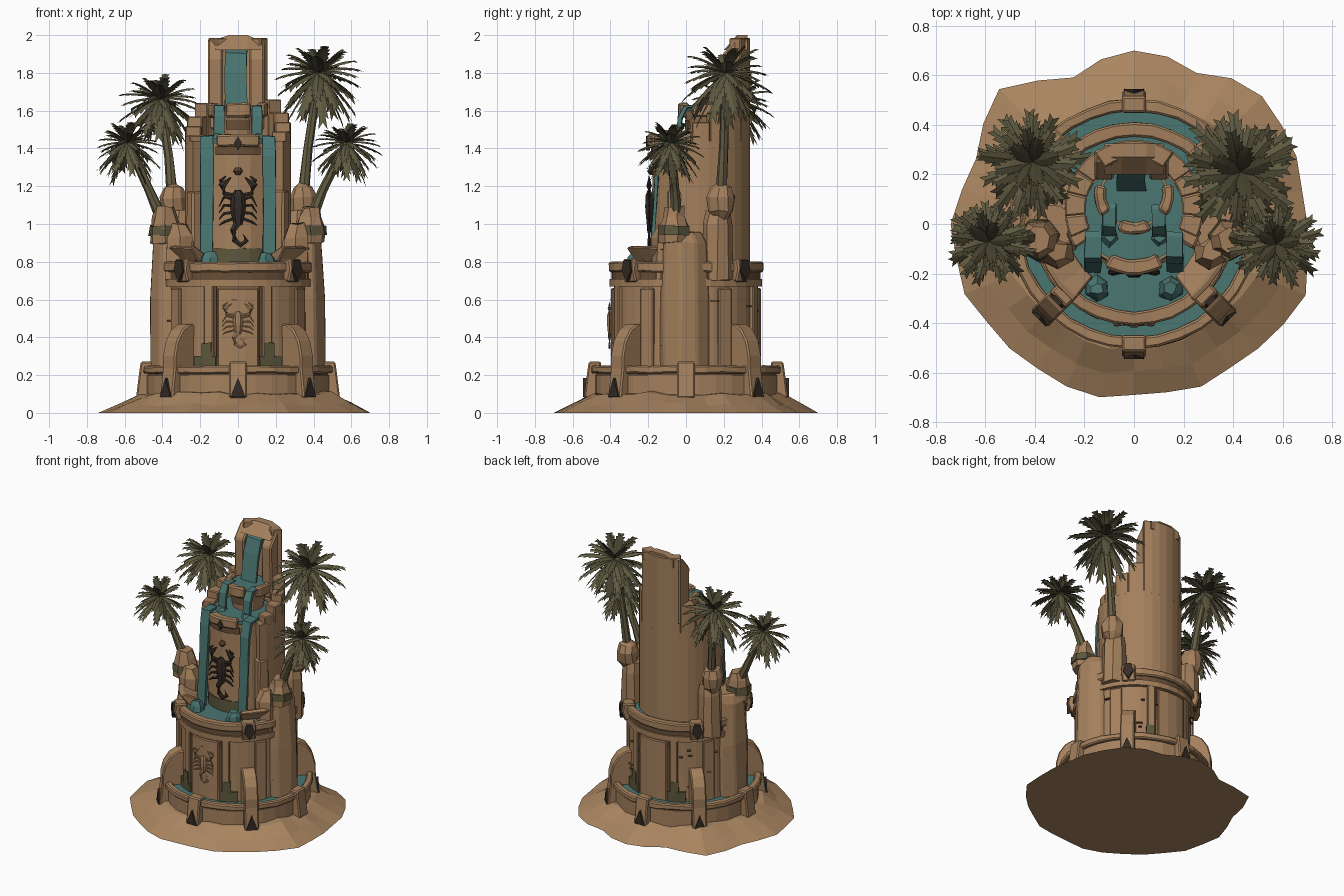
import bpy, bmesh, math, random
from mathutils import Vector

random.seed(4)
cube = bpy.data.objects.get("Cube")
if cube:
    bpy.data.objects.remove(cube, do_unlink=True)


def material(name, *rgb):
    m = bpy.data.materials.new(name)
    m.use_nodes = True
    m.diffuse_color = (*rgb, 1)
    m.node_tree.nodes["Principled BSDF"].inputs["Base Color"].default_value = (*rgb, 1)
    return m


STONE = material("sandstone", 0.37, 0.215, 0.108)
SAND = material("sand", 0.40, 0.235, 0.118)
SHADE = material("dark_stone", 0.14, 0.078, 0.038)
WATER = material("water", 0.068, 0.18, 0.165)
LEAF = material("palm_leaf", 0.112, 0.102, 0.052)
DARK_LEAF = material("dark_palm_leaf", 0.06, 0.054, 0.028)
TRUNK = material("palm_trunk", 0.13, 0.11, 0.055)
IRON = material("dark_iron", 0.035, 0.025, 0.018)
MOSS = material("moss", 0.11, 0.095, 0.045)


def finish(name, bm, *mats, bevel=0):
    me = bpy.data.meshes.new(name)
    bm.to_mesh(me)
    bm.free()
    for m in mats:
        me.materials.append(m)
    ob = bpy.data.objects.new(name, me)
    bpy.context.collection.objects.link(ob)
    if bevel:
        mod = ob.modifiers.new("chipped_edges", "BEVEL")
        mod.width, mod.segments = bevel, 1
    return ob


def loft(name, mat, rings, closed=False, bevel=0, jit=0):
    """Skin a row of cross-sections, capping the ends unless closed."""
    bm = bmesh.new()
    shake = lambda: Vector([random.uniform(-jit, jit) for _ in range(3)])
    vs = [[bm.verts.new(Vector(p) + shake()) for p in ring] for ring in rings]
    k = len(vs[0])
    for j in range(len(vs) if closed else len(vs) - 1):
        a, b = vs[j], vs[(j + 1) % len(vs)]
        for i in range(k):
            bm.faces.new((a[i], a[(i + 1) % k], b[(i + 1) % k], b[i]))
    if not closed:
        bm.faces.new(vs[0])
        bm.faces.new(vs[-1])
    bmesh.ops.recalc_face_normals(bm, faces=bm.faces)
    return finish(name, bm, mat, bevel=bevel)


def polar(deg, r, z, c=(0, 0)):
    """Angle 0 is the front, growing toward +x."""
    a = math.radians(deg)
    return Vector((c[0] + r * math.sin(a), c[1] - r * math.cos(a), z))


def arc(name, mat, a0, a1, r0, r1, z0, z1, c=(0, 0), bevel=0, jit=0):
    full = a1 - a0 >= 360
    n = max(1, round((a1 - a0) / 11))
    rings = []
    for i in range(n if full else n + 1):
        a = a0 + (a1 - a0) * i / n
        rings.append([polar(a, r, z, c) for r, z in ((r0, z0), (r1, z0), (r1, z1), (r0, z1))])
    return loft(name, mat, rings, full, bevel, jit)


def lathe(name, mat, x, y, profile, n=24, jit=0, bevel=0):
    return loft(name, mat, [[polar(360 * i / n, r, z, (x, y)) for i in range(n)]
                            for z, r in profile], bevel=bevel, jit=jit)


def slab(name, mat, deg, profile, w, bevel=0.008):
    """Radial slab: an (r, z) outline thickened sideways."""
    side = polar(deg + 90, w, 0)
    return loft(name, mat, [[polar(deg, r, z) + s * side for r, z in profile]
                            for s in (-1, 1)], bevel=bevel)


def plate(name, mat, deg, r0, r1, outline):
    """Plate facing outward: a (sideways, z) outline spanning two radii."""
    return loft(name, mat, [[polar(deg, r, z) + polar(deg + 90, u, 0) for u, z in outline]
                            for r in (r0, r1)])


def tube(name, mat, pts, radii, n=6, flat=1):
    pts = [Vector(p) for p in pts]
    rings = []
    for i, p in enumerate(pts):
        d = pts[min(i + 1, len(pts) - 1)] - pts[max(i - 1, 0)]
        q = d.to_track_quat("Z", "Y")
        ring = []
        for k in range(n):
            t = math.tau * k / n
            o = q @ Vector((math.cos(t), math.sin(t), 0)) * radii[i]
            ring.append(p + Vector((o.x, o.y * flat, o.z)))
        rings.append(ring)
    return loft(name, mat, rings)


def stream(name, x, path, w, th=0.02):
    return loft(name, WATER, [[(x - w, y, z), (x + w, y, z), (x + w, y + th, z - th / 2),
                               (x - w, y + th, z - th / 2)] for y, z in path], jit=0.004)


# Sand mound with an irregular outline
outline = [69, 71, 71, 75, 70, 71, 73, 66, 70, 64, 77, 69, 74, 74, 71, 71]
radii = []
for i, r in enumerate(outline):
    radii += [r / 100, (r + outline[(i + 1) % 16]) / 200 + random.uniform(-0.015, 0.015)]
loft("sand_mound", SAND, [[polar(i * 11.25, r * k, z + (random.uniform(-0.012, 0.012) if z else 0))
                           for i, r in enumerate(radii)]
                          for k, z in ((1, 0), (0.86, 0.045), (0.72, 0.1), (0.3, 0.13))])

# Lower basin
arc("lower_basin_wall", STONE, 0, 360, 0.44, 0.485, 0.05, 0.2)
arc("lower_basin_seam", SHADE, 0, 360, 0.455, 0.478, 0.19, 0.215)
lathe("lower_water", WATER, 0, 0, [(0.15, 0.46), (0.228, 0.46)], 32)
for i in range(8):
    arc("lower_rim", STONE, i * 45 + 1, i * 45 + 44, 0.457, 0.505, 0.208, 0.25, bevel=0.008, jit=0.004)
    slab("lower_post", STONE, i * 45,
         [(0.44, 0.08), (0.54, 0.08), (0.525, 0.2), (0.515, 0.272), (0.45, 0.272)], 0.048)
    if i not in (2, 6):
        plate("lower_spike", IRON, i * 45, 0.51, 0.545, [(-0.04, 0.085), (0.04, 0.085), (0, 0.185)])

# Drum with raised panels, cornice and upper basin
lathe("drum", STONE, 0, 0, [(0.15, 0.39), (0.45, 0.383), (0.74, 0.38)], 32)
for a in (0, 180):
    arc("raised_panel", STONE, a - 16, a + 16, 0.37, 0.4, 0.22, 0.66, bevel=0.006)
    for s in (-1, 1):
        arc("panel_groove", SHADE, a + s * 18 - 1, a + s * 18 + 1, 0.37, 0.388, 0.25, 0.67)
        arc("pilaster", STONE, a + s * 23 - 4, a + s * 23 + 4, 0.37, 0.402, 0.22, 0.68, bevel=0.006)
        b = a + s * 58
        arc("side_panel", STONE, b - 6, b + 6, 0.37, 0.397, 0.22, 0.66, bevel=0.006)
        arc("moss_patch", MOSS, a + s * 26 - 9, a + s * 26 + 9, 0.38, 0.405, 0.22, 0.3, jit=0.003)
        arc("moss_streak", MOSS, a + s * 24 - 4, a + s * 24 + 4, 0.38, 0.407, 0.28, 0.37, jit=0.004)
arc("cornice", STONE, 0, 360, 0.36, 0.405, 0.67, 0.71)
arc("cornice_seam", SHADE, 0, 360, 0.36, 0.395, 0.71, 0.745)
lathe("upper_water", WATER, 0, 0, [(0.72, 0.37), (0.785, 0.37)], 32)
for i in range(4):
    a = 45 + i * 90
    arc("upper_rim", STONE, a - 89, a - 1, 0.355, 0.41, 0.745, 0.8, bevel=0.008, jit=0.003)
    slab("buttress", STONE, a, [(0.37, 0.1), (0.52, 0.1), (0.52, 0.3), (0.5, 0.38),
                                (0.46, 0.44), (0.41, 0.47), (0.37, 0.47)], 0.048)
    slab("upper_post", STONE, a, [(0.35, 0.72), (0.42, 0.69), (0.44, 0.76), (0.43, 0.815), (0.35, 0.815)], 0.045)
    plate("upper_spike", IRON, a, 0.42, 0.448, [(0, 0.7), (0.036, 0.755), (0.02, 0.81), (-0.02, 0.81), (-0.036, 0.755)])

# Upper tower: core, ring wall with stepped top, tall back slab
C = (0, 0.06)
lathe("tower_core", STONE, 0, 0.04, [(0.74, 0.225), (1.1, 0.22), (1.43, 0.215)], 20)
lathe("tower_pool", WATER, 0, 0.04, [(1.42, 0.205), (1.452, 0.205)], 20)
arc("tower_lip", STONE, -29, 29, 0.185, 0.245, 1.41, 1.475, (0, 0.04), 0.01, 0.003)
arc("lip_shadow", SHADE, -32, 32, 0.2, 0.224, 1.365, 1.41, (0, 0.04))
arc("core_moss", MOSS, -38, 38, 0.2, 0.23, 0.78, 0.87, (0, 0.04), jit=0.004)
plate("lip_spike", IRON, 0, 0.19, 0.212, [(0, 1.39), (0.022, 1.43), (0, 1.465), (-0.022, 1.43)])
arc("tower_wall", STONE, 58, 302, 0.195, 0.28, 0.74, 1.44, C)
steps = [(66, 84, 1.48), (84, 104, 1.53), (104, 124, 1.58), (124, 146, 1.65)]
for s in (-1, 1):
    for a0, a1, z in steps:
        lo, hi = sorted((s * a0, s * a1))
        arc("wall_step", STONE, lo, hi, 0.195, 0.28, 1.42, z + s * 0.01, C, 0.006)
    lo, hi = sorted((s * 56, s * 72))
    arc("tower_block", STONE, lo, hi, 0.2, 0.292, 0.78, 1.18, C, 0.012, 0.006)
    slope = [(0.19, 1.5), (0.18, 1.88), (0.25, 1.965), (0.3, 1.985), (0.3, 1.5)]
    loft("niche_cheek", STONE, [[(s * x - 0.01, y, z) for y, z in slope] for x in (0.07, 0.15)], bevel=0.01)
arc("back_slab", STONE, 145, 215, 0.205, 0.28, 1.42, 1.985, C, 0.006)
loft("niche_cap", STONE, [[(x, 0.2, 1.92), (x, 0.325, 1.92), (x, 0.325, h), (x, 0.27, h)]
                          for x, h in ((-0.12, 1.975), (-0.05, 2), (0.05, 2), (0.12, 1.97))])

# High bowl under the niche
B = (0, 0.12)
lathe("high_bowl", STONE, *B, [(1.42, 0.1), (1.53, 0.115), (1.6, 0.14)], 14)
arc("bowl_shadow", SHADE, -30, 30, 0.09, 0.125, 1.5, 1.55, B)
lathe("high_water", WATER, *B, [(1.59, 0.13), (1.615, 0.13)], 14)
for a0, a1 in ((-26, 26), (56, 105), (-105, -56)):
    arc("bowl_rim", STONE, a0, a1, 0.115, 0.16, 1.565, 1.64, B, 0.01, 0.004)

# Falling water
stream("niche_fall", -0.01, [(0.24, 1.93), (0.2, 1.905), (0.17, 1.8), (0.135, 1.61)], 0.058)
for s in (-1, 1):
    stream("bowl_fall", s * 0.1, [(0.06, 1.63), (-0.01, 1.625), (-0.04, 1.57), (-0.055, 1.44)], 0.028)
    stream("tower_fall", s * 0.165, [(-0.05, 1.47), (-0.135, 1.465), (-0.16, 1.36),
                                     (-0.175, 1.1), (-0.195, 0.78)], 0.033)
    lathe("splash", WATER, s * 0.15, -0.26, [(0.77, 0.055), (0.82, 0.045), (0.85, 0.025)], 6, 0.006)
    lathe("pool_ripple", WATER, s * 0.1, -0.05, [(1.44, 0.05), (1.475, 0.025)], 5, 0.006)
    # Tilted basin shelves beside the falls
    lo, hi = (38, 74) if s > 0 else (-74, -38)
    loft("basin_shelf", STONE, [[polar(lo + (hi - lo) * t / 3, r, z) for r, z in
                                 ((0.27, 0.8), (0.34, 0.8), (0.4, 0.875), (0.37, 0.885), (0.27, 0.84))]
                                for t in range(4)], bevel=0.006, jit=0.003)

# Rock columns on both flanks
for s in (-1, 1):
    lathe("flank_column", STONE, s * 0.325, -0.01,
          [(0.15, 0.145), (0.6, 0.138), (0.9, 0.125), (0.96, 0.1)], 9, 0.008, 0.01)
    lathe("palm_pedestal", STONE, s * 0.385, -0.06,
          [(0.9, 0.08), (0.97, 0.085), (1.04, 0.065), (1.09, 0.05)], 7, 0.008)
    lathe("front_crag", STONE, s * 0.31, -0.11, [(0.7, 0.075), (0.93, 0.07), (1.0, 0.04)], 6, 0.01)
    lathe("moss_collar", MOSS, s * 0.385, -0.06, [(0.94, 0.09), (0.99, 0.086)], 7, 0.004)
    lathe("rear_column", STONE, s * 0.315, 0.17, [(0.7, 0.085), (1.0, 0.08), (1.07, 0.065)], 8, 0.006)
    lathe("boulder", STONE, s * 0.345, 0.185,
          [(1.03, 0.04), (1.07, 0.07), (1.14, 0.075), (1.19, 0.055), (1.215, 0.02)], 9, 0.006)

# Weathering cracks
for i in range(22):
    a, z = random.uniform(0, 360), random.uniform(0.28, 0.64)
    arc("drum_crack", SHADE, a, a + random.uniform(3, 9), 0.38, 0.4, z, z + 0.006)


def scorpion(name, mat, y, z, w, h):
    pt = lambda u, v: (u * w, y, z + v * h)
    part = lambda label, pts, rr: tube(f"{name}_{label}", mat, [pt(*p) for p in pts],
                                       [r * h for r in rr], 6, 0.6)
    part("body", [(0, 0.3), (0, 0.22), (0, 0.05), (0, -0.1), (0, -0.2)], [0.04, 0.1, 0.11, 0.085, 0.06])
    part("tail", [(0, -0.16), (-0.07, -0.28), (-0.05, -0.42), (0.04, -0.49), (0.12, -0.43),
                  (0.08, -0.34)], [0.06, 0.05, 0.045, 0.045, 0.04, 0.008])
    for s in (-1, 1):
        part("arm", [(s * 0.06, 0.22), (s * 0.2, 0.25), (s * 0.23, 0.36), (s * 0.1, 0.48)],
             [0.035, 0.035, 0.065, 0.01])
        part("pincer", [(s * 0.23, 0.36), (s * 0.25, 0.43), (s * 0.17, 0.5)], [0.045, 0.035, 0.008])
        for i in range(4):
            v = 0.16 - 0.09 * i
            part("leg", [(s * 0.06, v), (s * 0.2, v + 0.04 - 0.03 * i), (s * 0.27, v - 0.1)],
                 [0.026, 0.024, 0.008])


scorpion("iron_scorpion", IRON, -0.195, 1.07, 0.37, 0.37)
scorpion("stone_scorpion", STONE, -0.405, 0.465, 0.31, 0.24)
lathe("wall_boss", SHADE, 0, -0.18, [(1.26, 0.012), (1.28, 0.026), (1.3, 0.012)], 8)


def palm(name, base, mid, top, size, count=46):
    """Trunk plus broad arching fronds with saw-toothed edges."""
    tube(name + "_trunk", TRUNK, [base, mid, top], [0.034, 0.025, 0.022], 7)
    bm = bmesh.new()
    n = 6
    for k in range(count):
        az = k * 2.39996 + random.uniform(-0.2, 0.2)
        el = math.radians(-58 + 125 * k / count)
        L = size * random.uniform(0.9, 1.15)
        out = Vector((math.cos(az), math.sin(az), 0))
        side = Vector((-out.y, out.x, 0))
        spine = [Vector(top) + out * L * t * math.cos(el) + Vector((0, 0, L * (t * math.sin(el) - 0.28 * t * t)))
                 for t in [i / n for i in range(n + 1)]]
        for i, (a, b) in enumerate(zip(spine, spine[1:])):
            w = size * 0.17 * math.sin(math.pi * (0.18 + 0.72 * i / n))
            drop = Vector((0, 0, w * 0.4))
            for s in (-1, 1):
                root = a + (side * s * w - drop) * 0.6
                tip = b + (b - a) * 0.5 + side * s * w - drop
                f = bm.faces.new([bm.verts.new(p) for p in (a, root, tip, b)[::s]])
                f.material_index = 1 if el > 0.8 or k % 6 == 0 else 0
    finish(name + "_crown", bm, LEAF, DARK_LEAF)


palm("left_tall_palm", (0.335, 0.18, 1.05), (0.37, 0.2, 1.4), (0.43, 0.21, 1.8), 0.225)
palm("right_tall_palm", (-0.34, 0.19, 1.05), (-0.365, 0.22, 1.35), (-0.41, 0.25, 1.66), 0.2)
palm("left_short_palm", (0.385, -0.05, 1.02), (0.45, -0.06, 1.18), (0.575, -0.08, 1.43), 0.165)
palm("right_short_palm", (-0.4, -0.05, 1.02), (-0.47, -0.06, 1.18), (-0.585, -0.07, 1.43), 0.165)
